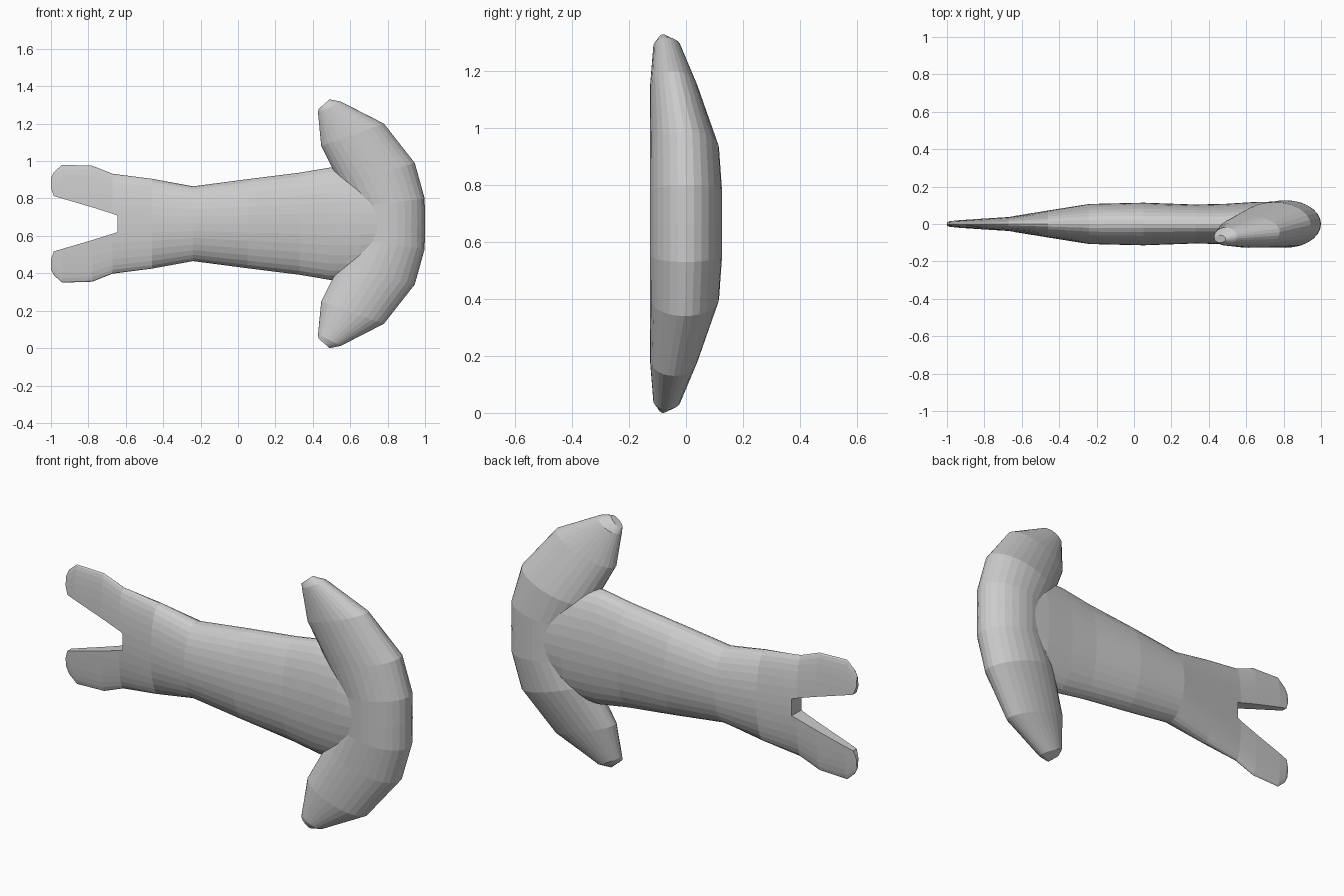
import bpy, bmesh
from math import cos, sin, pi

if "Cube" in bpy.data.objects:
    bpy.data.objects.remove(bpy.data.objects["Cube"])

MID = 0.665   # height of the symmetry plane


def make_object(name, bm):
    bmesh.ops.recalc_face_normals(bm, faces=bm.faces)
    mesh = bpy.data.meshes.new(name)
    bm.to_mesh(mesh)
    bm.free()
    ob = bpy.data.objects.new(name, mesh)
    bpy.context.collection.objects.link(ob)
    return ob


def loft(name, sections, sides):
    """Skin ellipses; each is (edge A xz, edge B xz, y centre, y half depth)."""
    bm = bmesh.new()
    rings = []
    for (ax, az), (bx, bz), yc, yh in sections:
        cx, cz, dx, dz = (ax + bx) / 2, (az + bz) / 2, (ax - bx) / 2, (az - bz) / 2
        rings.append([bm.verts.new((cx + dx * cos(t), yc + yh * sin(t), cz + dz * cos(t)))
                      for t in (2 * pi * i / sides for i in range(sides))])
    for r, s in zip(rings, rings[1:]):
        for i in range(sides):
            j = (i + 1) % sides
            bm.faces.new((r[i], r[j], s[j], s[i]))
    bm.faces.new(rings[0])
    bm.faces.new(rings[-1])
    return make_object(name, bm)


# Curved head: upper half sections (outer edge, inner edge), mirrored below
upper = [
    ((0.998, 0.80), (0.62, 0.75), 0.0, 0.127),
    ((0.945, 0.99), (0.55, 0.87), -0.005, 0.121),
    ((0.78, 1.20), (0.445, 1.08), -0.043, 0.084),
    ((0.55, 1.318), (0.428, 1.255), -0.067, 0.048),
    ((0.49, 1.33), (0.43, 1.278), -0.08, 0.02),
]
lower = [((a[0], 2 * MID - a[1]), (b[0], 2 * MID - b[1]), y, h)
         for a, b, y, h in reversed(upper)]
middle = [((1.0, MID), (0.62, MID), 0.0, 0.127)]
loft("curved_head", lower + middle + upper, 28)

# Flattened flaring body: x, half height, half depth
body_profile = [
    (-1.0, 0.245, 0.014), (-0.985, 0.275, 0.018), (-0.94, 0.315, 0.022),
    (-0.78, 0.310, 0.032), (-0.67, 0.267, 0.038), (-0.46, 0.240, 0.072),
    (-0.24, 0.200, 0.107), (0.05, 0.238, 0.114), (0.33, 0.273, 0.104),
    (0.49, 0.300, 0.108), (0.65, 0.300, 0.118), (0.8, 0.25, 0.12),
]
body = loft("forked_body", [((x, MID + h), (x, MID - h), 0.0, y)
                            for x, h, y in body_profile], 32)

# Notch between the two prongs
half = [(-0.645, 0.045), (-0.77, 0.085), (-0.985, 0.148), (-1.0, 0.19), (-1.1, 0.22)]
outline = [(x, MID + d) for x, d in half] + [(x, MID - d) for x, d in reversed(half)]
bm = bmesh.new()
face = bm.faces.new([bm.verts.new((x, -0.3, z)) for x, z in outline])
ext = bmesh.ops.extrude_face_region(bm, geom=[face])["geom"]
bmesh.ops.translate(bm, vec=(0, 0.6, 0),
                    verts=[g for g in ext if isinstance(g, bmesh.types.BMVert)])
cutter = make_object("notch_cutter", bm)
mod = body.modifiers.new("notch", 'BOOLEAN')
mod.operation = 'DIFFERENCE'
mod.solver = 'EXACT'
mod.object = cutter
bpy.context.view_layer.objects.active = body
body.select_set(True)
bpy.ops.object.modifier_apply(modifier=mod.name)
bpy.data.objects.remove(cutter)
